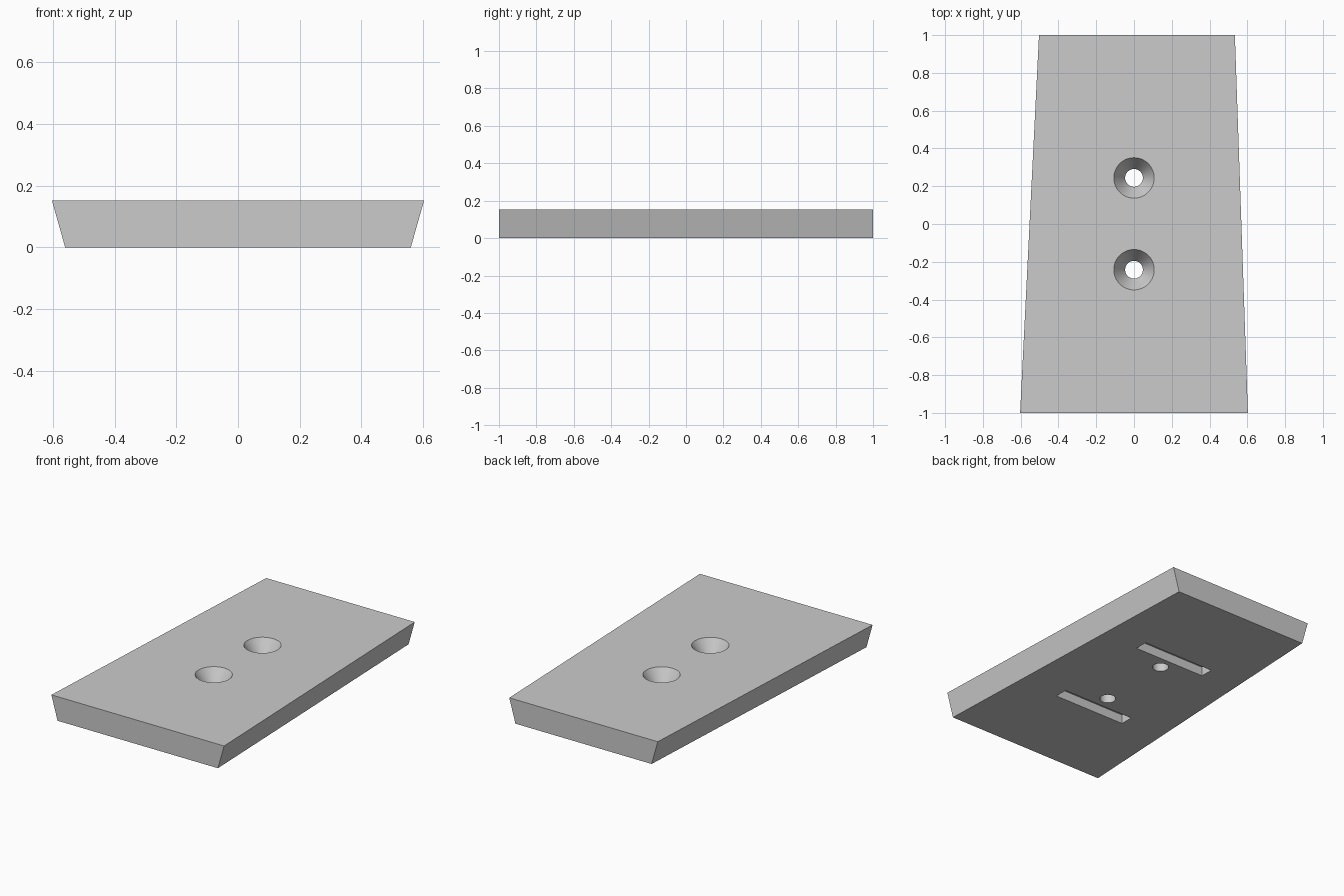
import bpy
import bmesh

if "Cube" in bpy.data.objects:
    bpy.data.objects.remove(bpy.data.objects["Cube"])

HEIGHT = 0.152
SLANT = 0.043   # how far each side leans in at the underside

grey = bpy.data.materials.new("plain grey")
grey.use_nodes = True
colour = (0.6, 0.6, 0.6, 1)
grey.diffuse_color = colour
grey.node_tree.nodes["Principled BSDF"].inputs["Base Color"].default_value = colour


def add_object(name, bm):
    bmesh.ops.recalc_face_normals(bm, faces=bm.faces)
    mesh = bpy.data.meshes.new(name)
    bm.to_mesh(mesh)
    bm.free()
    mesh.materials.append(grey)
    obj = bpy.data.objects.new(name, mesh)
    bpy.context.collection.objects.link(obj)
    return obj


def loft(name, rings):
    """Closed solid through rings of equal point count."""
    bm = bmesh.new()
    loops = [[bm.verts.new(p) for p in ring] for ring in rings]
    n = len(loops[0])
    for low, high in zip(loops, loops[1:]):
        for i in range(n):
            j = (i + 1) % n
            bm.faces.new((low[i], low[j], high[j], high[i]))
    bm.faces.new(loops[0])
    bm.faces.new(loops[-1])
    return add_object(name, bm)


def plate_outline(z, inset):
    return [(-0.603 + inset, -1, z), (0.603 - inset, -1, z),
            (0.534 - inset, 1, z), (-0.503 + inset, 1, z)]


def screw_hole(y):
    """Countersunk hole: straight shank below, cone opening at the top."""
    bm = bmesh.new()
    profile = [(0, -0.05), (0.047, -0.05), (0.047, HEIGHT - 0.09),
               (0.107, HEIGHT), (0.107, HEIGHT + 0.05), (0, HEIGHT + 0.05)]
    verts = [bm.verts.new((r, 0, z)) for r, z in profile]
    edges = [bm.edges.new(pair) for pair in zip(verts, verts[1:])]
    bmesh.ops.spin(bm, geom=verts + edges, cent=(0, 0, 0), axis=(0, 0, 1),
                   angle=6.283185307, steps=64)
    bmesh.ops.remove_doubles(bm, verts=bm.verts, dist=1e-4)
    bmesh.ops.translate(bm, verts=bm.verts, vec=(0, y, 0))
    return add_object("hole_cutter", bm)


def slot(y):
    """Shallow rectangular recess in the underside."""
    bm = bmesh.new()
    bmesh.ops.create_cube(bm, size=1)
    bmesh.ops.scale(bm, verts=bm.verts, vec=(0.506, 0.084, 0.116))
    bmesh.ops.translate(bm, verts=bm.verts, vec=(0, y, 0))
    return add_object("slot_cutter", bm)


# Tapered plate with leaning long sides
plate = loft("tapered_plate", [plate_outline(0, SLANT), plate_outline(HEIGHT, 0)])

# Cut the two screw holes and the two underside slots
bpy.context.view_layer.objects.active = plate
for cutter in (screw_hole(0.244), screw_hole(-0.242), slot(0.367), slot(-0.37)):
    mod = plate.modifiers.new("cut", "BOOLEAN")
    mod.operation = "DIFFERENCE"
    mod.solver = "EXACT"
    mod.object = cutter
    bpy.ops.object.modifier_apply(modifier=mod.name)
    bpy.data.objects.remove(cutter)

# Round hole walls, crisp edges elsewhere
bpy.ops.object.select_all(action="DESELECT")
plate.select_set(True)
bpy.ops.object.shade_smooth_by_angle(angle=0.4)
